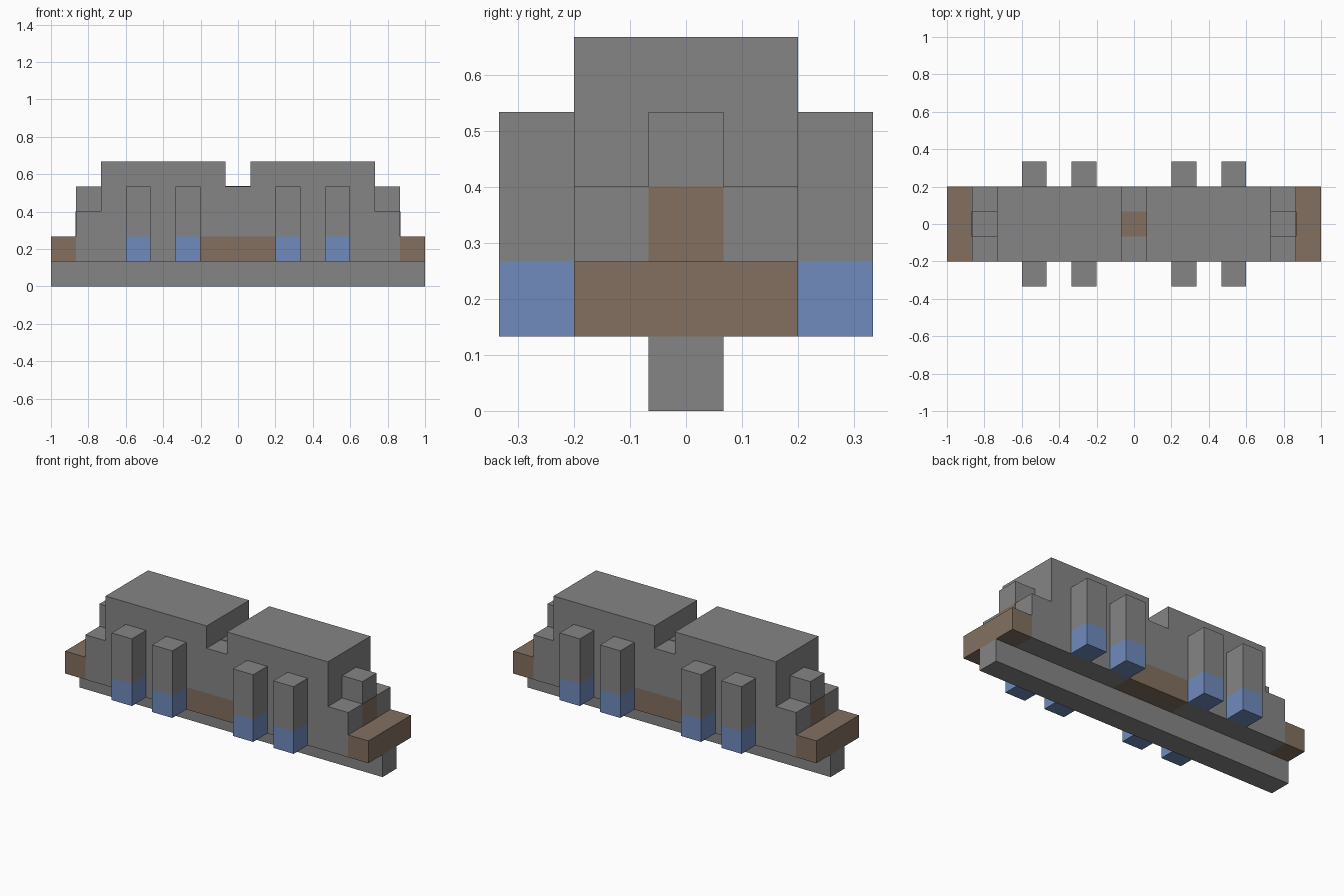
import bpy
import bmesh
from mathutils import Vector

if "Cube" in bpy.data.objects:
    bpy.data.objects.remove(bpy.data.objects["Cube"], do_unlink=True)

U = 2 / 15      # one block
INLAY = 0.002   # height of the thin inlaid plates


def material(name, colour):
    mat = bpy.data.materials.new(name)
    mat.use_nodes = True
    mat.diffuse_color = (*colour, 1)
    mat.node_tree.nodes["Principled BSDF"].inputs["Base Color"].default_value = (*colour, 1)
    return mat


GREY = material("stone grey", (0.235, 0.235, 0.235))
BROWN = material("earth brown", (0.225, 0.163, 0.117))
BLUE = material("soft blue", (0.165, 0.258, 0.515))


def finish(name, bm, *mats):
    bmesh.ops.recalc_face_normals(bm, faces=bm.faces)
    mesh = bpy.data.meshes.new(name)
    bm.to_mesh(mesh)
    bm.free()
    for mat in mats:
        mesh.materials.append(mat)
    obj = bpy.data.objects.new(name, mesh)
    bpy.context.collection.objects.link(obj)
    return obj


def box_mesh(low, high):
    """Box between two corners given in blocks."""
    low, high = Vector(low) * U, Vector(high) * U
    bm = bmesh.new()
    bmesh.ops.create_cube(bm, size=1)
    bmesh.ops.scale(bm, vec=high - low, verts=bm.verts)
    bmesh.ops.translate(bm, vec=(low + high) / 2, verts=bm.verts)
    return bm


def box(name, low, high, mat):
    return finish(name, box_mesh(low, high), mat)


# Keel under the whole length
box("keel", (-7.5, -0.5, 0), (7.5, 0.5, 1), GREY)

# Stepped body: half outline mirrored in x, then extruded across y
half = [(1.5, 2), (1.5, 1), (6.5, 1), (6.5, 3), (5.5, 3), (5.5, 5), (0.5, 5), (0.5, 4)]
outline = half + [(-x, z) for x, z in reversed(half)]
bm = bmesh.new()
face = bm.faces.new([bm.verts.new((x * U, -1.5 * U, z * U)) for x, z in outline])
extruded = bmesh.ops.extrude_face_region(bm, geom=[face])["geom"]
bmesh.ops.translate(bm, vec=(0, 3 * U, 0),
                    verts=[v for v in extruded if isinstance(v, bmesh.types.BMVert)])
finish("body", bm, GREY)

# Brown middle block and the inlay in the roof gap
box("middle_block", (-1.5, -1.5, 1), (1.5, 1.5, 2), BROWN)
box("roof_inlay", (-0.5, -0.5, 4), (0.5, 0.5, 4 + INLAY / U), BROWN)

# Ends: brown ledge, shoulder block and inlay below it
for side, s in (("left", 1), ("right", -1)):
    def end_box(name, x0, x1, y, z0, z1, mat):
        lo, hi = sorted((s * x0, s * x1))
        box(f"{side}_{name}", (lo, -y, z0), (hi, y, z1), mat)

    end_box("ledge", 6.5, 7.5, 1.5, 1, 2, BROWN)
    end_box("shoulder", 5.5, 6.5, 0.5, 3, 4, GREY)
    end_box("end_inlay", 6.5, 6.5 + INLAY / U, 0.5, 2, 3, BROWN)

# Side pillars with blue feet
for side, s in (("front", -1), ("back", 1)):
    for i, x in enumerate((-4, -2, 2, 4)):
        y0, y1 = sorted((s * 1.5, s * 2.5))
        bm = box_mesh((x - 0.5, y0, 1), (x + 0.5, y1, 4))
        bmesh.ops.bisect_plane(bm, geom=bm.verts[:] + bm.edges[:] + bm.faces[:],
                               plane_co=(0, 0, 2 * U), plane_no=(0, 0, 1))
        for f in bm.faces:
            f.material_index = int(f.calc_center_median().z < 2 * U)
        finish(f"{side}_pillar_{i + 1}", bm, GREY, BLUE)
